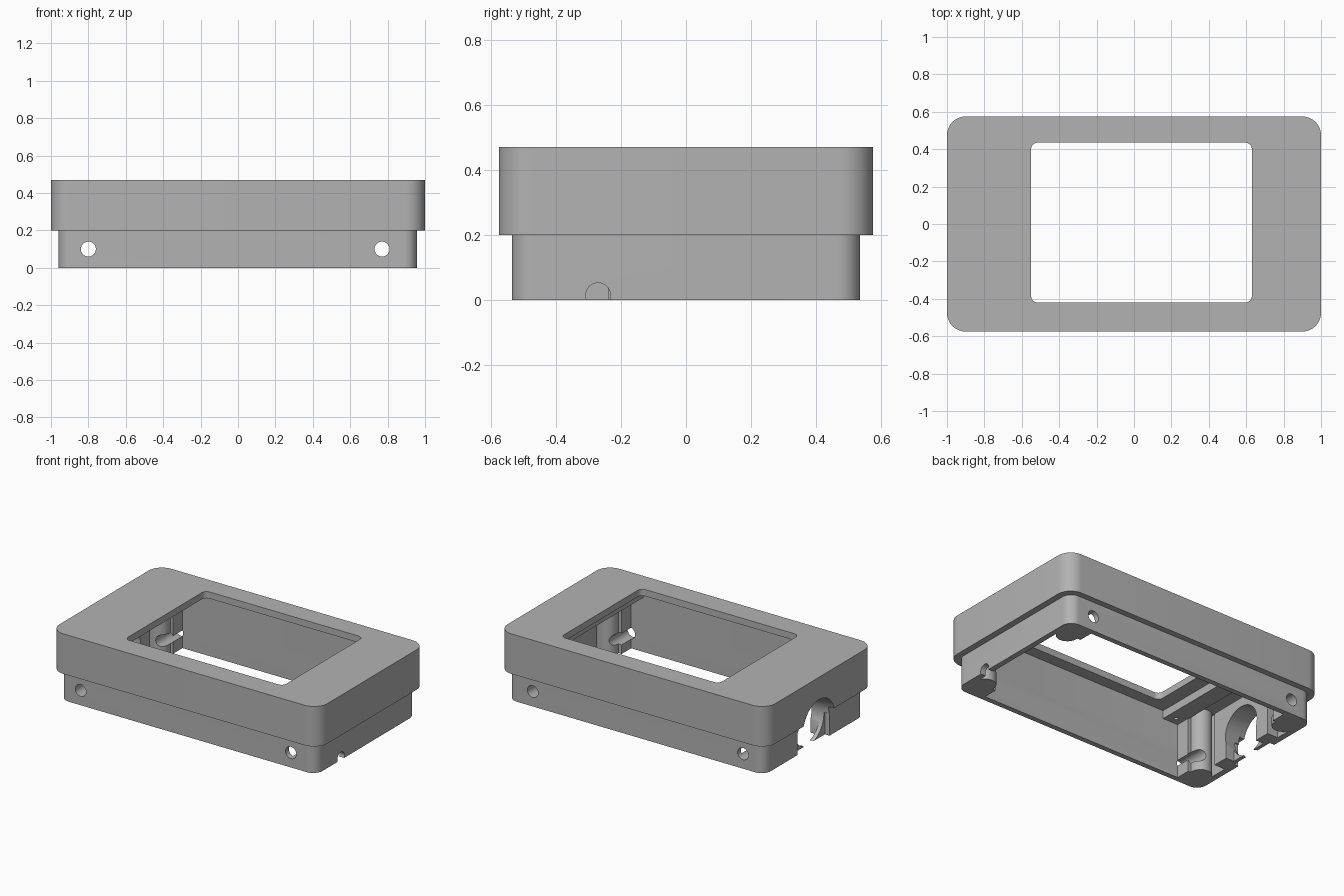
import bpy, math
from mathutils import Matrix, Vector
import bmesh

if "Cube" in bpy.data.objects:
    bpy.data.objects.remove(bpy.data.objects["Cube"])

grey = bpy.data.materials.new("plain grey")
grey.use_nodes = True
grey.diffuse_color = (0.45, 0.45, 0.45, 1)
grey.node_tree.nodes["Principled BSDF"].inputs["Base Color"].default_value = (0.45, 0.45, 0.45, 1)


def make(name, bm):
    bmesh.ops.recalc_face_normals(bm, faces=bm.faces)
    mesh = bpy.data.meshes.new(name)
    bm.to_mesh(mesh)
    bm.free()
    mesh.materials.append(grey)
    obj = bpy.data.objects.new(name, mesh)
    bpy.context.collection.objects.link(obj)
    return obj


def slab(name, x, y, z, radius=0.0, steps=10):
    """Upright block with rounded vertical corners; x, y, z are (low, high)."""
    bm = bmesh.new()
    outline = []
    for i, (cx, cy) in enumerate([(x[1] - radius, y[1] - radius), (x[0] + radius, y[1] - radius),
                                  (x[0] + radius, y[0] + radius), (x[1] - radius, y[0] + radius)]):
        for k in range(steps + 1 if radius else 1):
            a = math.pi / 2 * (i + k / steps)
            outline.append(bm.verts.new((cx + radius * math.cos(a), cy + radius * math.sin(a), z[0])))
    base = bm.faces.new(outline)
    top = bmesh.ops.extrude_face_region(bm, geom=[base])["geom"]
    bmesh.ops.translate(bm, vec=(0, 0, z[1] - z[0]),
                        verts=[v for v in top if isinstance(v, bmesh.types.BMVert)])
    return make(name, bm)


def rod(name, start, end, r1, r2=None):
    """Round bar or cone between two points."""
    a, b = Vector(start), Vector(end)
    turn = (b - a).to_track_quat("Z", "Y").to_matrix().to_4x4()
    bm = bmesh.new()
    bmesh.ops.create_cone(bm, cap_ends=True, segments=48, radius1=r1, radius2=r2 or r1,
                          depth=(b - a).length, matrix=Matrix.Translation((a + b) / 2) @ turn)
    return make(name, bm)


def combine(obj, others, operation="DIFFERENCE"):
    bpy.context.view_layer.objects.active = obj
    for other in others:
        mod = obj.modifiers.new(operation, "BOOLEAN")
        mod.operation, mod.solver, mod.object = operation, "EXACT", other
        bpy.ops.object.modifier_apply(modifier=mod.name)


# Outer shells
upper = slab("upper_case", (-1, 1), (-0.575, 0.575), (0.2, 0.47), 0.1)
lower = slab("lower_skirt", (-0.96, 0.957), (-0.535, 0.535), (0, 0.2), 0.07)

# Cutters for the cavity, window, screw holes and cable openings
cavity = slab("cavity_cutter", (-0.92, 0.92), (-0.5, 0.5), (-0.1, 0.425), 0.04)
window = slab("window_cutter", (-0.55, 0.63), (-0.42, 0.435), (0.3, 0.6), 0.035)
holes = [rod("screw_hole_cutter", (x, -0.7, 0.1), (x, 0.7, 0.1), 0.04) for x in (-0.8, 0.77)]
notch = rod("small_notch_cutter", (0.85, -0.27, 0.015), (1.1, -0.27, 0.015), 0.038)
arch = rod("arch_cutter", (-1.04, 0.01, 0.15), (-0.7, 0.01, 0.15), 0.175, 0.13)
slot = slab("arch_slot_cutter", (-1.1, -0.885), (-0.16, 0.18), (-0.1, 0.15))
inner_slot = slab("inner_slot_cutter", (-0.9, -0.7), (-0.13, 0.15), (-0.1, 0.15))

combine(upper, [cavity, window, arch])
combine(lower, [cavity] + holes + [notch, slot, arch])
parts = [upper, lower]

# Corner posts with rounded inner ends, grooved by the screw holes
for end, side in [(e, s) for e in (-1, 1) for s in (-1, 1)]:
    face = 0.765 if end < 0 else 0.76
    xs = sorted((end * face, end * 0.925))
    ys = sorted((side * 0.4, side * 0.505))
    label = ("left" if end > 0 else "right") + ("_back" if side > 0 else "_front")
    post = slab("corner_post_" + label, xs, ys, (0, 0.43))
    bulge = rod("bulge", (end * 0.855, side * 0.39, 0), (end * 0.855, side * 0.39, 0.43), 0.07)
    combine(post, [bulge], "UNION")
    combine(post, holes)
    bpy.data.objects.remove(bulge)
    parts.append(post)

# Mounting rails under the top, with pilot holes
for label, xs in (("right", (-0.77, -0.65)), ("left", (0.665, 0.765))):
    rail = slab("mounting_rail_" + label, xs, (-0.502, 0.502), (0.37, 0.43))
    mid = sum(xs) / 2
    pilots = [rod("pilot_cutter", (mid, y, 0.3), (mid, y, 0.41), 0.013) for y in (-0.45, 0.45)]
    combine(rail, pilots)
    for p in pilots:
        bpy.data.objects.remove(p)
    parts.append(rail)

# Cable collar behind the arch
collar = slab("cable_collar", (-0.925, -0.84), (-0.24, 0.26), (0, 0.36))
combine(collar, [arch, inner_slot])
parts.append(collar)

for cutter in [cavity, window, notch, arch, slot, inner_slot] + holes:
    bpy.data.objects.remove(cutter)

# Smooth rounded corners, sharp edges
bpy.ops.object.select_all(action="DESELECT")
for part in parts:
    part.select_set(True)
bpy.context.view_layer.objects.active = upper
bpy.ops.object.shade_smooth_by_angle(angle=math.radians(30))
